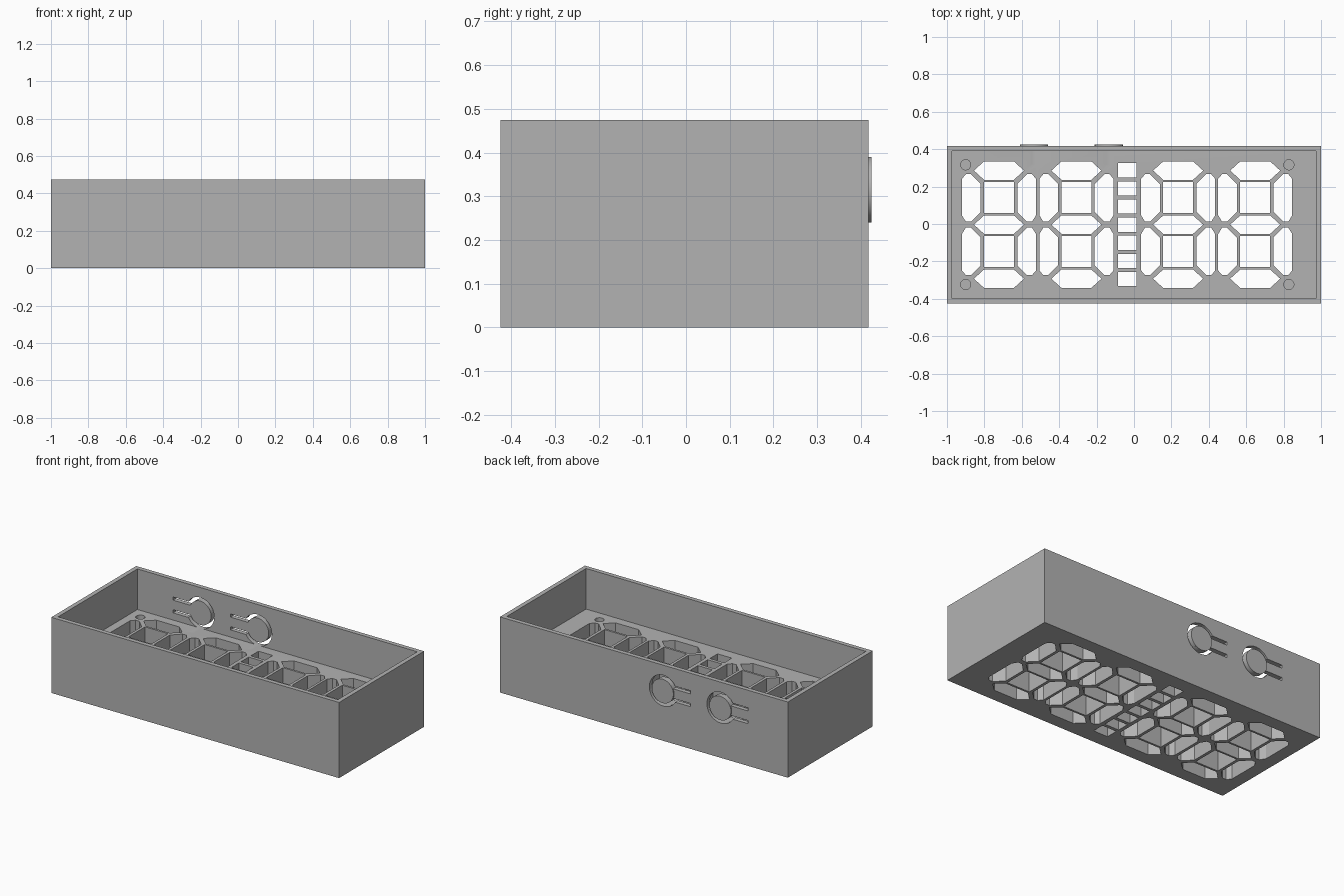
import bpy, bmesh, math

old = bpy.data.objects.get("Cube")
if old:
    bpy.data.objects.remove(old, do_unlink=True)

grey = bpy.data.materials.new("plain grey")
grey.use_nodes = True
grey.diffuse_color = (0.45, 0.45, 0.45, 1)
grey.node_tree.nodes["Principled BSDF"].inputs["Base Color"].default_value = grey.diffuse_color

X, Y0, Y1, TOP = 1.0, -0.425, 0.418, 0.475
WALL, FLOOR = 0.028, 0.22
MID = (Y0 + Y1) / 2


def prism(bm, pts, lo, hi, upright=False):
    """Extrude an outline along z, or along y if upright."""
    place = (lambda p, h: (p[0], h, p[1])) if upright else (lambda p, h: (p[0], p[1], h))
    face = bm.faces.new([bm.verts.new(place(p, lo)) for p in pts])
    new = bmesh.ops.extrude_face_region(bm, geom=[face])["geom"]
    for v in (g for g in new if isinstance(g, bmesh.types.BMVert)):
        v.co["xyz".index("y" if upright else "z")] = hi


def finish(bm, name):
    bmesh.ops.recalc_face_normals(bm, faces=bm.faces)
    mesh = bpy.data.meshes.new(name)
    bm.to_mesh(mesh)
    bm.free()
    mesh.materials.append(grey)
    ob = bpy.data.objects.new(name, mesh)
    bpy.context.collection.objects.link(ob)
    return ob


def activate(ob):
    bpy.ops.object.select_all(action="DESELECT")
    ob.select_set(True)
    bpy.context.view_layer.objects.active = ob


def cut(ob, bm, name):
    cutter = finish(bm, name)
    cutter.hide_render = True
    mod = ob.modifiers.new(name, "BOOLEAN")
    mod.operation, mod.solver, mod.object = "DIFFERENCE", "EXACT", cutter
    activate(ob)
    bpy.ops.object.modifier_apply(modifier=name)
    bpy.data.objects.remove(cutter, do_unlink=True)


def rect(cx, cy, w, h):
    return [(cx + a * w / 2, cy + b * h / 2) for a, b in ((-1, -1), (1, -1), (1, 1), (-1, 1))]


def arc(cx, cy, r, a0, a1, n):
    return [(cx + r * math.cos(a0 + (a1 - a0) * i / n), cy + r * math.sin(a0 + (a1 - a0) * i / n))
            for i in range(n + 1)]


# Open-topped case
bm = bmesh.new()
prism(bm, rect(0, MID, 2 * X, Y1 - Y0), 0, TOP)
case = finish(bm, "case")
bm = bmesh.new()
prism(bm, rect(0, MID, 2 * (X - WALL), Y1 - Y0 - 2 * WALL), FLOOR, TOP + 0.1)
cut(case, bm, "cavity")

# Segment windows through the thick floor
bar = [(-.134, 0), (-.08, .049), (.08, .049), (.134, 0), (.08, -.049), (-.08, -.049)]
side = [(-.198, .05), (-.177, .016), (-.15, .016), (-.098, .068),
        (-.098, .218), (-.15, .27), (-.177, .27), (-.198, .245)]
bm = bmesh.new()
for cx in (-0.722, -0.308, 0.236, 0.648):
    for dy in (-0.289, 0, 0.289):
        prism(bm, [(cx + x, MID + dy + y) for x, y in bar], -0.1, 0.3)
    for sy in (-1, 1):
        prism(bm, rect(cx, MID + sy * 0.144, 0.16, 0.166), -0.1, 0.3)
        for sx in (-1, 1):
            prism(bm, [(cx + sx * x, MID + sy * y) for x, y in side], -0.1, 0.3)
# Column of small separator windows
for i in range(-3, 4):
    prism(bm, rect(-0.036, MID + i * 0.097, 0.1, 0.076), -0.1, 0.3)
# Blind screw holes in the corners
for x in (-0.9, 0.828):
    for sy in (-1, 1):
        prism(bm, arc(x, MID + sy * 0.32, 0.027, 0, 2 * math.pi, 32)[:-1], 0.11, 0.3)
cut(case, bm, "windows")

# Flexible push buttons: a keyhole slot in the back wall and a raised disc
R_IN, R_OUT, H_IN, H_OUT, REACH, BZ = 0.075, 0.097, 0.03, 0.05, 0.19, 0.315
bm = bmesh.new()
for cx in (-0.535, -0.135):
    ao = math.pi - math.asin(H_OUT / R_OUT)
    ai = math.pi - math.asin(H_IN / R_IN)
    outline = ([(cx - REACH, BZ + H_OUT)] + arc(cx, BZ, R_OUT, ao, -ao, 40)
               + [(cx - REACH, BZ - H_OUT), (cx - REACH, BZ - H_IN)]
               + arc(cx, BZ, R_IN, -ai, ai, 40) + [(cx - REACH, BZ + H_IN)])
    prism(bm, outline, Y1 - 0.1, Y1 + 0.1, upright=True)
cut(case, bm, "button_slots")

parts = [case]
for name, cx in (("right_button", -0.535), ("left_button", -0.135)):
    bm = bmesh.new()
    prism(bm, arc(cx, BZ, R_IN, 0, 2 * math.pi, 48)[:-1], Y1 - 0.01, 0.425, upright=True)
    parts.append(finish(bm, name))

for ob in parts:
    activate(ob)
    bpy.ops.object.shade_smooth_by_angle(angle=math.radians(25))
